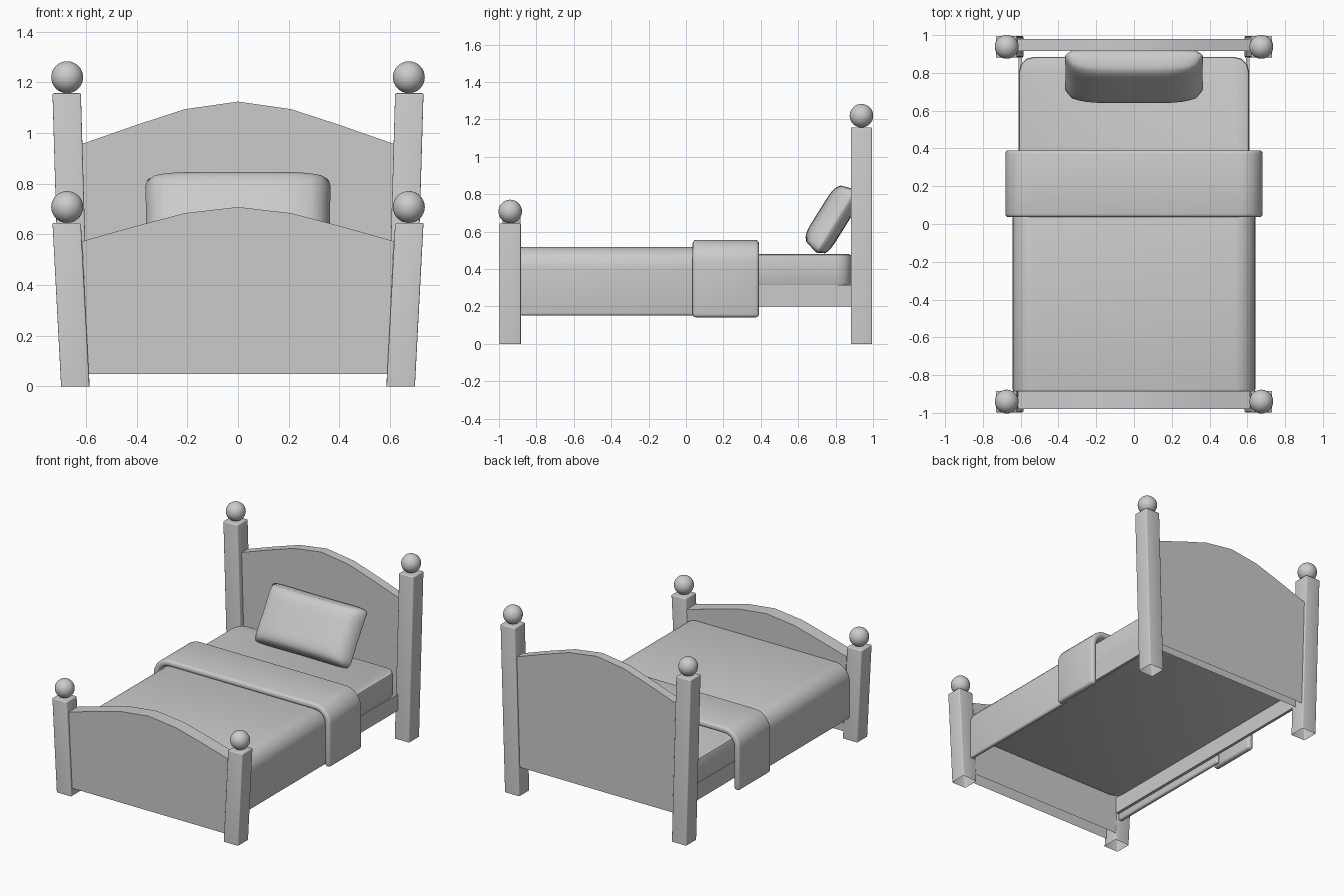
import bpy, bmesh, math
from mathutils import Matrix, Vector

if "Cube" in bpy.data.objects:
    bpy.data.objects.remove(bpy.data.objects["Cube"], do_unlink=True)

GREY = (0.6, 0.6, 0.6, 1)
grey = bpy.data.materials.new("plain grey")
grey.use_nodes = True
grey.diffuse_color = GREY
grey.node_tree.nodes["Principled BSDF"].inputs["Base Color"].default_value = GREY


def finish(name, bm, bevel=0, segments=2, angle=35, hollow=False):
    """Turn a bmesh into a shaded object, with optional rounded edges or open underside."""
    bmesh.ops.recalc_face_normals(bm, faces=bm.faces)
    if hollow:
        under = [f for f in bm.faces if f.normal.z < -0.9]
        bmesh.ops.delete(bm, geom=under, context="FACES")
    mesh = bpy.data.meshes.new(name)
    bm.to_mesh(mesh)
    bm.free()
    mesh.materials.append(grey)
    ob = bpy.data.objects.new(name, mesh)
    bpy.context.collection.objects.link(ob)
    bpy.ops.object.select_all(action="DESELECT")
    ob.select_set(True)
    bpy.context.view_layer.objects.active = ob
    if bevel:
        mod = ob.modifiers.new("soft edges", "BEVEL")
        mod.width, mod.segments = bevel, segments
        mod.limit_method, mod.angle_limit = "ANGLE", math.radians(40)
        bpy.ops.object.modifier_apply(modifier=mod.name)
    bpy.ops.object.shade_smooth_by_angle(angle=math.radians(angle))


def prism(name, points, shift, **kw):
    """Extrude a closed outline of 3D points along a vector."""
    bm = bmesh.new()
    face = bm.faces.new([bm.verts.new(p) for p in points])
    ext = bmesh.ops.extrude_face_region(bm, geom=[face])
    moved = [g for g in ext["geom"] if isinstance(g, bmesh.types.BMVert)]
    bmesh.ops.translate(bm, verts=moved, vec=shift)
    finish(name, bm, **kw)


# Leaning hollow bed posts with ball finials
def post(name, side, y, top):
    base = [(side * x, y + d, 0) for x, d in
            ((0.586, -0.057), (0.698, -0.057), (0.698, 0.057), (0.586, 0.057))]
    prism(name + "_post", base, (side * 0.034, 0, top), bevel=0.006, segments=3, hollow=True)
    bm = bmesh.new()
    bmesh.ops.create_uvsphere(bm, u_segments=32, v_segments=16, radius=0.063,
                              matrix=Matrix.Translation((side * 0.674, y, top + 0.063)))
    finish(name + "_finial", bm)


# Side rails, drawn as thin planks
def rail(name, side):
    outline = [(side * x, -0.9, z) for x, z in
               ((0.592, 0.2), (0.612, 0.2), (0.612, 0.315), (0.592, 0.315))]
    prism(name, outline, (0, 1.83, 0))


for side, word in ((1, "left"), (-1, "right")):
    post("front_" + word, side, -0.94, 0.645)
    post("back_" + word, side, 0.938, 1.157)
    rail(word + "_rail", side)


# Arched end boards
def board(name, y0, y1, bottom, low_half, shoulder, rise):
    half = [(0.615, shoulder), (0.4, shoulder + rise * 0.45), (0.21, shoulder + rise * 0.82)]
    outline = [(low_half, bottom)] + half + [(0, shoulder + rise)]
    outline += [(-x, z) for x, z in reversed(half)] + [(-low_half, bottom)]
    prism(name, [(x, y0, z) for x, z in outline], (0, y1 - y0, 0), angle=20, hollow=True)


board("headboard", 0.917, 0.98, 0.195, 0.6, 0.957, 0.167)
board("footboard", -0.98, -0.885, 0.05, 0.59, 0.573, 0.135)

# Mattress with rounded corners in plan
plan = []
for quarter, (sx, sy) in enumerate(((1, 1), (-1, 1), (-1, -1), (1, -1))):
    for step in range(4):
        a = math.radians(quarter * 90 + step * 30)
        plan.append((sx * 0.53 + 0.08 * math.cos(a), sy * 0.805 + 0.08 * math.sin(a), 0.31))
prism("mattress", plan, (0, 0, 0.17), bevel=0.015)


# Blanket and folded sheet draped as arches
def arch(half, bottom, top, radius):
    right = [(half, bottom)]
    for step in range(9):
        a = math.radians(step * 11.25)
        right.append((half - radius + radius * math.cos(a), top - radius + radius * math.sin(a)))
    return right + [(-x, z) for x, z in reversed(right)]


def drape(name, y0, y1, half, bottom, top, radius, thick):
    outline = arch(half, bottom, top, radius)
    outline += reversed(arch(half - thick, bottom, top - thick, radius - thick))
    prism(name, [(x, y0, z) for x, z in outline], (0, y1 - y0, 0), bevel=thick * 0.4, segments=3)


drape("blanket", -0.888, 0.1, 0.642, 0.152, 0.518, 0.11, 0.03)
drape("folded_sheet", 0.036, 0.39, 0.681, 0.142, 0.556, 0.12, 0.044)

# Plump pillow leaning on the headboard
bm = bmesh.new()
bmesh.ops.create_cube(bm, size=2)
bmesh.ops.subdivide_edges(bm, edges=bm.edges, cuts=19, use_grid_fill=True)
for v in bm.verts:
    u, w, t = v.co
    puff = max(0, (1 - u ** 4) * (1 - w ** 6)) ** 0.45
    corner = 1 - 0.05 * (u * w) ** 8
    pinch = 0.02
    depth = 0.1 if t > 0 else 0.055
    v.co = Vector((u * 0.37 * corner * (1 - pinch * (1 - w * w)),
                   w * 0.2 * corner * (1 - pinch * (1 - u * u)),
                   t * (0.004 + depth * puff)))
bm.transform(Matrix.Translation((0, 0.8, 0.657)) @ Matrix.Rotation(math.radians(58), 4, "X"))
finish("pillow", bm, angle=60)
